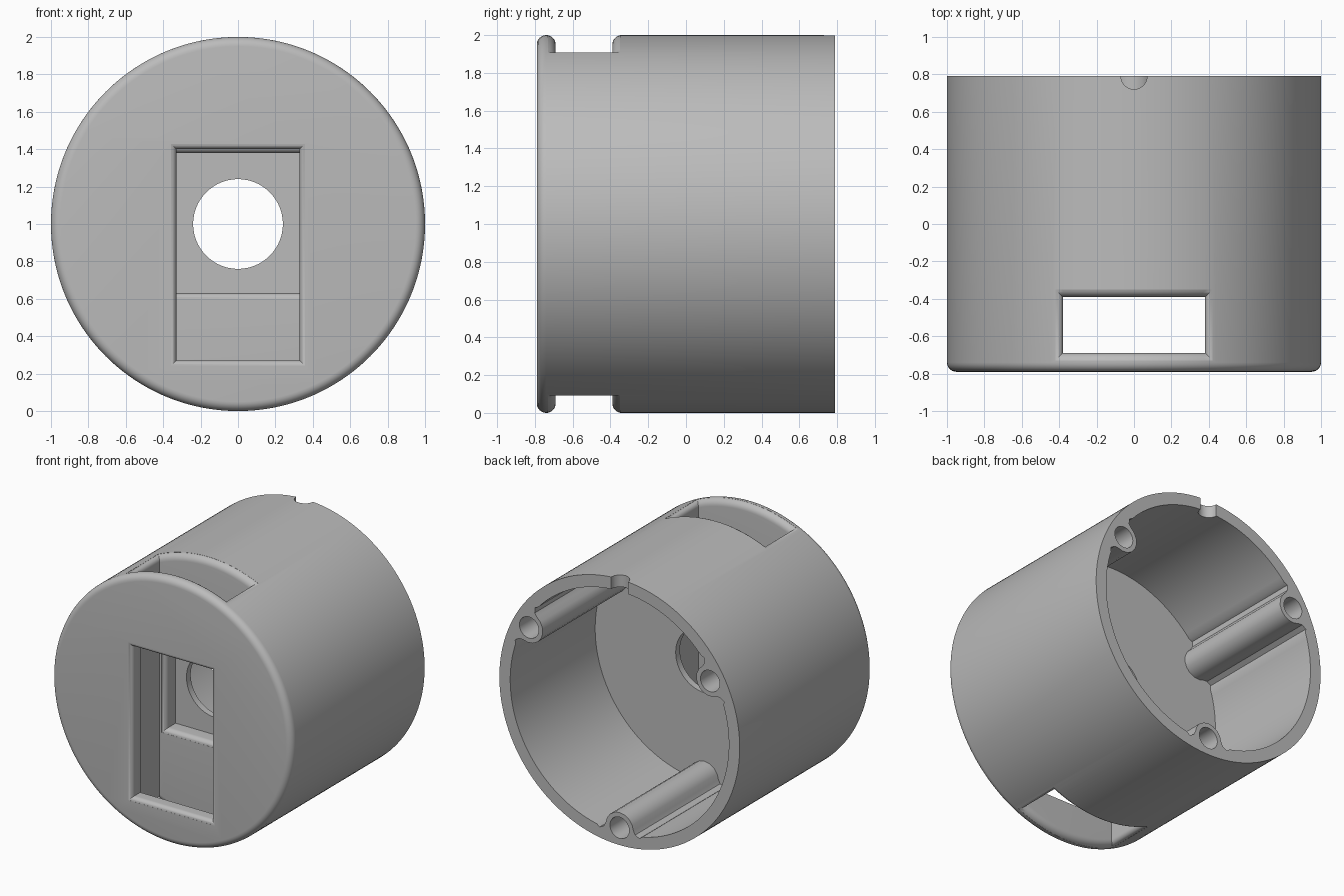
import bpy, bmesh, math
from mathutils import Vector, Matrix

cube = bpy.data.objects.get("Cube")
if cube:
    bpy.data.objects.remove(cube, do_unlink=True)

HALF = 0.79      # half length along y
ROUND = 0.05     # edge rounding

grey = bpy.data.materials.new("light grey")
grey.use_nodes = True
grey.diffuse_color = (0.5, 0.5, 0.5, 1)
grey.node_tree.nodes["Principled BSDF"].inputs["Base Color"].default_value = (0.5, 0.5, 0.5, 1)


def loft(name, rings, cap):
    """Join equal rings of points into a closed solid; cap(ring) makes an end."""
    bm = bmesh.new()
    loops = [[bm.verts.new(p) for p in ring] for ring in rings]
    n = len(loops[0])
    for a, b in zip(loops, loops[1:]):
        for i in range(n):
            j = (i + 1) % n
            bm.faces.new((a[i], a[j], b[j], b[i]))
    for end in (loops[0], loops[-1]):
        cap(bm, end)
    bmesh.ops.recalc_face_normals(bm, faces=bm.faces)
    mesh = bpy.data.meshes.new(name)
    bm.to_mesh(mesh)
    bm.free()
    mesh.materials.append(grey)
    obj = bpy.data.objects.new(name, mesh)
    bpy.context.collection.objects.link(obj)
    return obj


def flat_cap(bm, ring):
    bm.faces.new(ring)


def strip_cap(bm, ring):
    n = len(ring)
    for i in range(n // 2 - 1):
        bm.faces.new((ring[i], ring[i + 1], ring[n - 2 - i], ring[n - 1 - i]))


def circle(radius, y, n, cx=0, cz=1):
    return [(cx + radius * math.cos(math.tau * i / n), y,
             cz + radius * math.sin(math.tau * i / n)) for i in range(n)]


def cylinder_y(name, radius, y0, y1, cx=0, cz=1, n=48):
    return loft(name, [circle(radius, y, n, cx, cz) for y in (y0, y1)], flat_cap)


def rounding(r, steps=6):
    """Pairs of (flare, depth) for a rounded lip, starting outside the surface."""
    angles = [math.radians(12 + 78 * i / steps) for i in range(steps + 1)]
    lip = [(r - r * math.sin(a), r - r * math.cos(a)) for a in angles]
    return [(lip[0][0], -0.1)] + lip


def cut(body, cutter):
    mod = body.modifiers.new("cut", 'BOOLEAN')
    mod.operation = 'DIFFERENCE'
    mod.solver = 'EXACT'
    mod.object = cutter
    bpy.context.view_layer.objects.active = body
    bpy.ops.object.modifier_apply(modifier=mod.name)
    bpy.data.objects.remove(cutter, do_unlink=True)


# Round body with a rounded front edge
steps = [math.radians(15 * i) for i in range(7)]
rings = [circle(1 - ROUND + ROUND * math.sin(a), -HALF + ROUND - ROUND * math.cos(a), 192)
         for a in steps]
body = loft("round_housing", rings + [circle(1, HALF, 192)], flat_cap)

# Rear cavity whose wall swells into three screw bosses
boss = [(0, 0.755), (0.04, 0.762), (0.08, 0.787), (0.105, 0.823),
        (0.115, 0.86), (0.13, 0.89), (0.165, 0.908)]
boss = [(-t, r) for t, r in reversed(boss[1:])] + boss
boss_angles = [math.radians(d) for d in (30, 150, 270)]
outline = []
for a in boss_angles:
    out, side = Vector((math.cos(a), math.sin(a))), Vector((-math.sin(a), math.cos(a)))
    outline += [out * r + side * t for t, r in boss]
    for i in range(36):
        b = a + math.radians(12 + 96 * i / 35)
        outline.append(Vector((math.cos(b), math.sin(b))) * 0.91)
cut(body, loft("cavity_cutter", [[(p.x, y, p.y + 1) for p in outline]
                                 for y in (-0.22, HALF + 0.1)], flat_cap))

# Screw holes in the bosses
for a in boss_angles:
    cut(body, cylinder_y("screw_cutter", 0.08, 0.1, HALF + 0.1,
                         0.87 * math.cos(a), 1 + 0.87 * math.sin(a), 32))

# Slot running right through from top to bottom, with rounded lips
N = 24


def slot_ring(flare, depth, sign):
    w, y0, y1, r = 0.38 + flare, -0.69 - flare, -0.39 + flare, 1 - depth
    xs = [-w + 2 * w * i / N for i in range(N + 1)]
    row = [(x, 1 + sign * math.sqrt(r * r - x * x)) for x in xs]
    return [(x, y0, z) for x, z in row] + [(x, y1, z) for x, z in reversed(row)]


lip = rounding(ROUND)
cut(body, loft("slot_cutter", [slot_ring(f, d, 1) for f, d in lip]
               + [slot_ring(f, d, -1) for f, d in reversed(lip)], strip_cap))


# Front opening and the recess behind the slot, both with rounded lips
def window(name, y, z0, z1, back, r):
    layers = rounding(r) + [(0, back - y)]
    rings = [[(-0.33 - f, y + d, z0 - f), (0.33 + f, y + d, z0 - f),
              (0.33 + f, y + d, z1 + f), (-0.33 - f, y + d, z1 + f)] for f, d in layers]
    return loft(name, rings, flat_cap)


cut(body, window("opening_cutter", -HALF, 0.27, 1.40, -0.55, 0.035))
cut(body, window("recess_cutter", -0.39, 0.63, 1.38, -0.27, 0.04))

# Central round hole
cut(body, cylinder_y("centre_hole_cutter", 0.24, -0.4, 0, n=64))

# Small half-round notch at the top of the rear rim
notch = cylinder_y("notch_cutter", 0.07, -0.15, 0.15, 0, 0, 32)
notch.data.transform(Matrix.Translation((0, HALF, 1.96)) @ Matrix.Rotation(math.pi / 2, 4, 'X'))
cut(body, notch)

# Smooth shading with crisp edges
bpy.ops.object.select_all(action='DESELECT')
body.select_set(True)
bpy.context.view_layer.objects.active = body
bpy.ops.object.shade_smooth_by_angle(angle=math.radians(30))
